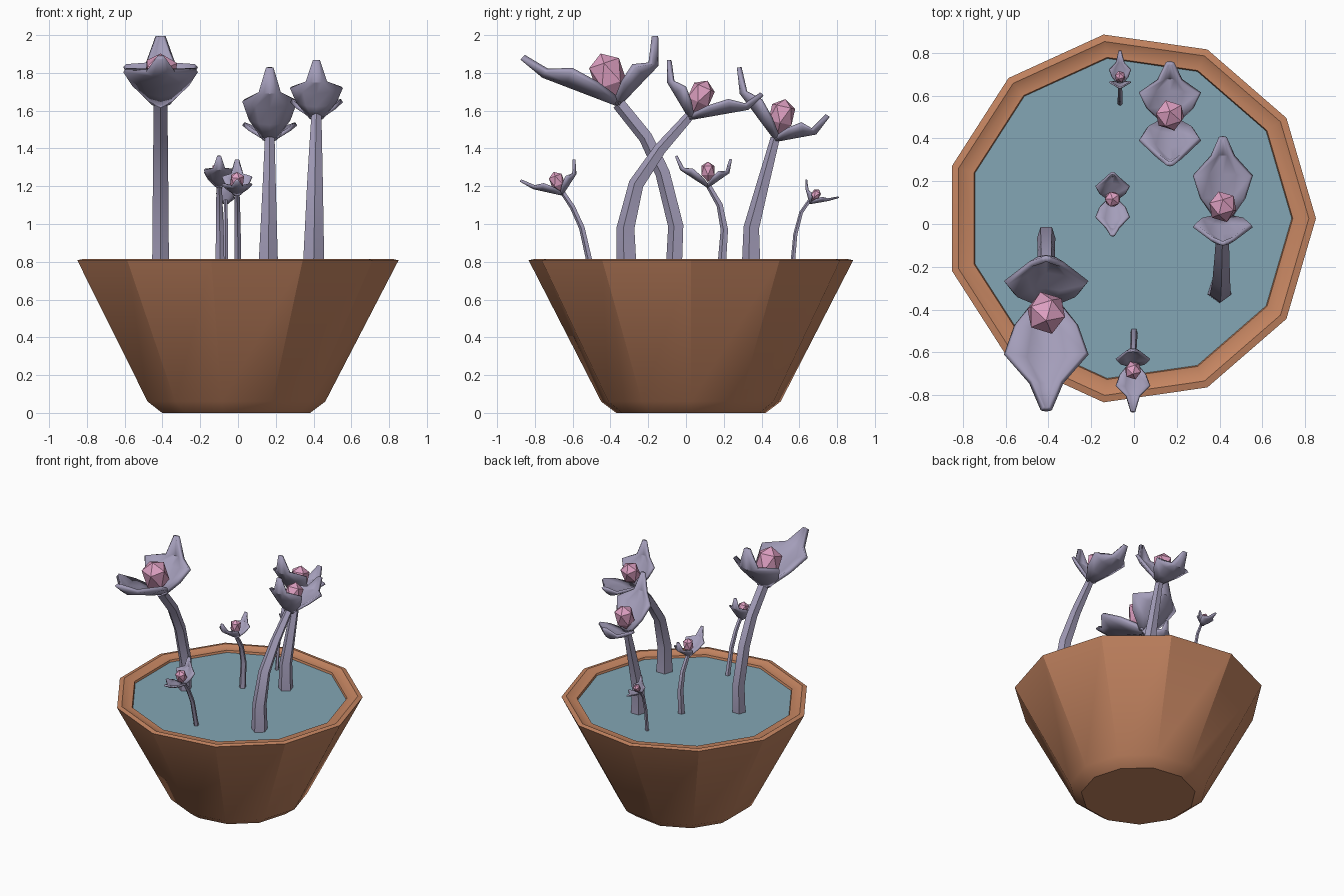
import bpy, bmesh, math
from mathutils import Vector, Matrix

if "Cube" in bpy.data.objects:
    bpy.data.objects.remove(bpy.data.objects["Cube"])


def material(name, rgb):
    m = bpy.data.materials.new(name)
    m.diffuse_color = (*rgb, 1)
    m.use_nodes = True
    m.node_tree.nodes["Principled BSDF"].inputs["Base Color"].default_value = m.diffuse_color
    return m


CLAY = material("terracotta", (0.56, 0.235, 0.12))
WATER = material("blue_water", (0.23, 0.38, 0.46))
LILAC = material("grey_lilac", (0.37, 0.34, 0.49))
PINK = material("pink", (0.73, 0.35, 0.54))


def finish(bm, name, mat, angle=28, thickness=0):
    bmesh.ops.recalc_face_normals(bm, faces=bm.faces)
    me = bpy.data.meshes.new(name)
    bm.to_mesh(me)
    bm.free()
    me.materials.append(mat)
    ob = bpy.data.objects.new(name, me)
    bpy.context.collection.objects.link(ob)
    if thickness:
        mod = ob.modifiers.new("thickness", "SOLIDIFY")
        mod.thickness = thickness
        mod.offset = 0
    if angle:
        bpy.ops.object.select_all(action="DESELECT")
        ob.select_set(True)
        bpy.context.view_layer.objects.active = ob
        bpy.ops.object.shade_smooth_by_angle(angle=math.radians(angle))
    return ob


def loft(bm, rings, closed, cap_start=False, cap_end=False):
    vs = [[bm.verts.new(p) for p in r] for r in rings]
    n = len(vs[0])
    for a, b in zip(vs, vs[1:]):
        for i in range(n if closed else n - 1):
            j = (i + 1) % n
            bm.faces.new((a[i], a[j], b[j], b[i]))
    if cap_start:
        bm.faces.new(vs[0][::-1])
    if cap_end:
        bm.faces.new(vs[-1])


# Eleven-sided pot and the water disc inside its rim
CX, CY, SIDES = -0.018, 0.026, 11


def pot_ring(r, z):
    return [(CX + r * math.cos(math.tau * i / SIDES),
             CY + r * math.sin(math.tau * i / SIDES), z) for i in range(SIDES)]


bm = bmesh.new()
profile = [(0.40, 0), (0.48, 0.06), (0.868, 0.808), (0.835, 0.815),
           (0.805, 0.80), (0.76, 0.80), (0.745, 0.75)]
loft(bm, [pot_ring(r, z) for r, z in profile], True, cap_start=True, cap_end=True)
finish(bm, "pot", CLAY)

bm = bmesh.new()
bm.faces.new([bm.verts.new(p) for p in pot_ring(0.755, 0.785)])
finish(bm, "water", WATER, 0)


# Flower parts: every flower bends only in the y-z plane
def stem(name, x0, x1, path, r0, r1):
    pts = [Vector((x0 + (x1 - x0) * i / (len(path) - 1), y, z))
           for i, (y, z) in enumerate(path)]
    rings = []
    for i, p in enumerate(pts):
        t = (pts[min(i + 1, len(pts) - 1)] - pts[max(i - 1, 0)]).normalized()
        side = Vector((1, 0, 0))
        nrm = t.cross(side).normalized()
        r = r0 + (r1 - r0) * i / (len(pts) - 1)
        rings.append([p + side * r * math.sin(a) - nrm * r * math.cos(a)
                      for a in (math.tau * k / 5 for k in range(5))])
    bm = bmesh.new()
    loft(bm, rings, True, True, True)
    finish(bm, name, LILAC)


def petal(name, x, base, elbow, tip, hw):
    b, e, t = (Vector((x, *p)) for p in (base, elbow, tip))
    rows = [b, b.lerp(e, 0.35), b.lerp(e, 0.7), e, t]
    widths = [0.22, 0.75, 1.0, 0.38, 0.1]
    sign = 1 if e.y > b.y else -1
    grid = []
    for i, (p, w) in enumerate(zip(rows, widths)):
        d = (rows[min(i + 1, 4)] - rows[max(i - 1, 0)]).normalized()
        up = Vector((0, -d.z, d.y)) * sign
        grid.append([p + Vector((u * w * hw, 0, 0)) + up * (0.42 * w * hw * u * u + 0.07 * hw)
                     for u in (-1, -0.5, 0, 0.5, 1)])
    bm = bmesh.new()
    loft(bm, grid, False)
    finish(bm, name, LILAC, 30, 0.15 * hw)


def pistil(name, x, base, centre, r):
    c = Vector((x, *centre))
    axis = c - Vector((x, *base))
    bm = bmesh.new()
    bmesh.ops.create_icosphere(bm, subdivisions=1, radius=r)
    for v in bm.verts:
        if v.co.z < 0:
            v.co.z *= 1.7
    rot = axis.to_track_quat("Z", "Y").to_matrix().to_4x4()
    bmesh.ops.transform(bm, matrix=Matrix.Translation(c) @ rot, verts=bm.verts)
    finish(bm, name, PINK, 0)


# x at foot, x at head, stem path (y, z), stem radii,
# front petal (elbow, tip), back petal (elbow, tip), half width, pistil centre, radius
flowers = [
    (-0.41, -0.41, [(-0.06, 0.76), (-0.05, 0.99), (-0.12, 1.27), (-0.21, 1.46), (-0.355, 1.64)],
     0.047, 0.038, [(-0.76, 1.775), (-0.875, 1.87)], [(-0.145, 1.84), (-0.148, 1.995)],
     0.19, (-0.42, 1.81), 0.098),
    (0.40, 0.415, [(-0.31, 0.76), (-0.315, 0.98), (-0.26, 1.21), (-0.135, 1.395), (0.02, 1.57)],
     0.06, 0.028, [(-0.10, 1.75), (-0.10, 1.867)], [(0.33, 1.605), (0.41, 1.68)],
     0.135, (0.085, 1.695), 0.07),
    (0.16, 0.168, [(0.35, 0.76), (0.35, 0.98), (0.41, 1.21), (0.475, 1.455)],
     0.055, 0.027, [(0.285, 1.69), (0.27, 1.828)], [(0.69, 1.475), (0.76, 1.567)],
     0.14, (0.51, 1.59), 0.073),
    (-0.095, -0.10, [(0.19, 0.76), (0.205, 0.97), (0.18, 1.10), (0.116, 1.21)],
     0.025, 0.015, [(-0.03, 1.285), (-0.058, 1.358)], [(0.23, 1.27), (0.243, 1.342)],
     0.078, (0.116, 1.29), 0.04),
    (0.0, -0.005, [(-0.50, 0.76), (-0.55, 0.98), (-0.60, 1.09), (-0.654, 1.17)],
     0.018, 0.014, [(-0.81, 1.185), (-0.88, 1.225)], [(-0.58, 1.265), (-0.586, 1.342)],
     0.078, (-0.686, 1.236), 0.042),
    (-0.065, -0.065, [(0.563, 0.76), (0.58, 0.945), (0.61, 1.06), (0.655, 1.125)],
     0.013, 0.01, [(0.634, 1.18), (0.633, 1.235)], [(0.755, 1.122), (0.81, 1.138)],
     0.05, (0.69, 1.16), 0.026),
]
for n, (x0, x1, path, r0, r1, front, back, hw, centre, pr) in enumerate(flowers, 1):
    base = path[-1]
    foot = (base[0], base[1] - 0.02)
    stem(f"flower_{n}_stem", x0, x1, path, r0, r1)
    petal(f"flower_{n}_front_petal", x1, foot, *front, hw)
    petal(f"flower_{n}_back_petal", x1, foot, *back, hw)
    pistil(f"flower_{n}_pistil", x1, foot, centre, pr)
